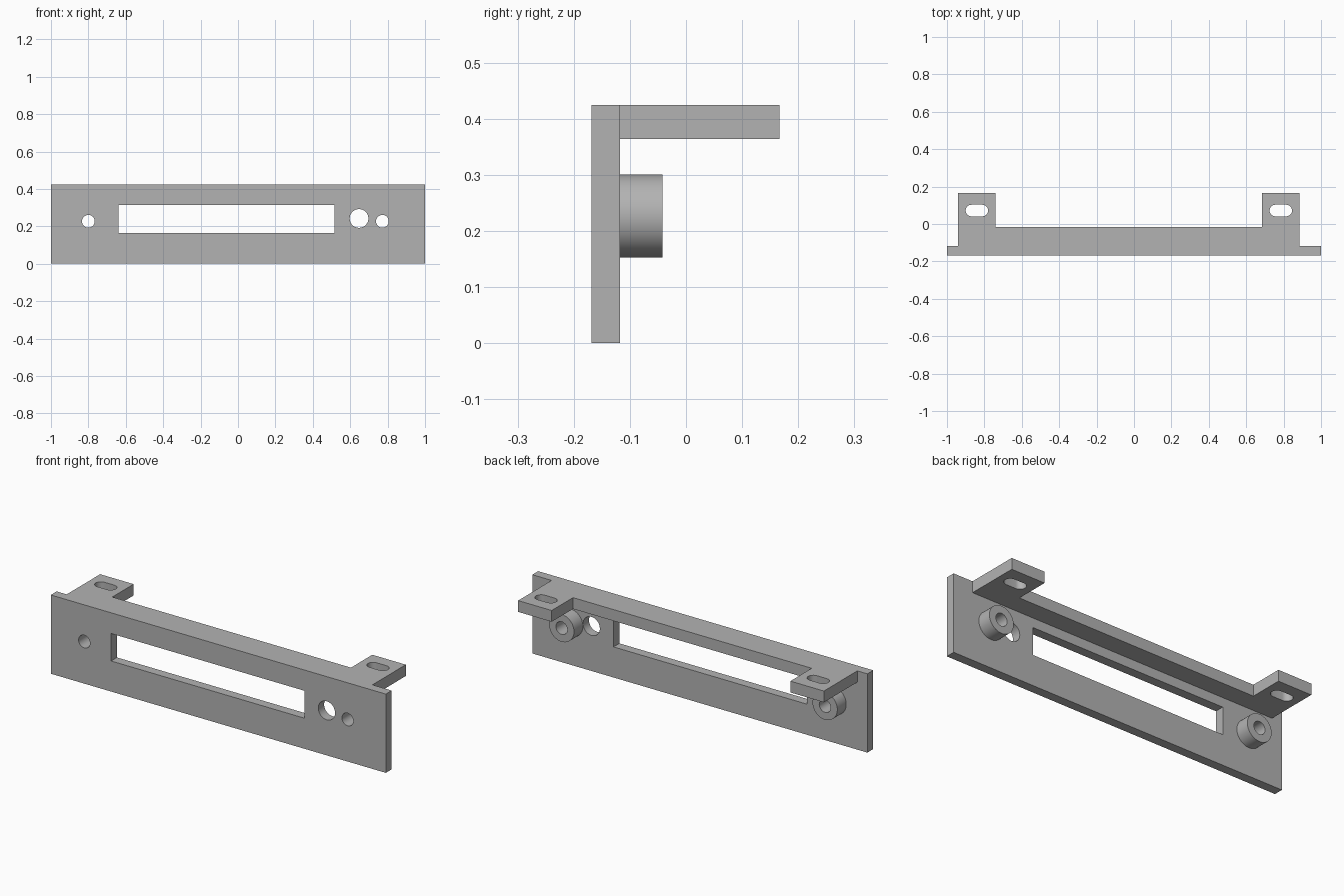
import bpy, bmesh, math
from mathutils import Matrix, Vector

if "Cube" in bpy.data.objects:
    bpy.data.objects.remove(bpy.data.objects["Cube"])

grey = bpy.data.materials.new("plain grey")
grey.use_nodes = True
colour = (0.45, 0.45, 0.45, 1)
grey.diffuse_color = colour
grey.node_tree.nodes["Principled BSDF"].inputs["Base Color"].default_value = colour

FRONT, BACK, TOP = -0.168, -0.118, 0.425
FLANGE_Z = 0.364
SCREW_Z = 0.227
SCREWS = (-0.8, 0.772)
EARS = (-0.84, 0.785)
EAR_HALF, EAR_BACK, RAIL_BACK = 0.1, 0.167, -0.015


def prism(name, outline, start, depth):
    """Extrude a closed outline of 3D points along a depth vector."""
    bm = bmesh.new()
    base = bm.faces.new([bm.verts.new(Vector(p) + Vector(start)) for p in outline])
    ext = bmesh.ops.extrude_face_region(bm, geom=[base])["geom"]
    moved = [v for v in ext if isinstance(v, bmesh.types.BMVert)]
    bmesh.ops.translate(bm, verts=moved, vec=depth)
    bmesh.ops.recalc_face_normals(bm, faces=bm.faces)
    mesh = bpy.data.meshes.new(name)
    bm.to_mesh(mesh)
    bm.free()
    mesh.materials.append(grey)
    obj = bpy.data.objects.new(name, mesh)
    bpy.context.collection.objects.link(obj)
    return obj


def box(name, x0, x1, y0, y1, z0, z1):
    return prism(name, [(x0, y0, 0), (x1, y0, 0), (x1, y1, 0), (x0, y1, 0)],
                 (0, 0, z0), (0, 0, z1 - z0))


def rod(name, x, z, radius, y0, y1, sides=64):
    """Cylinder running from front to back."""
    ring = [Matrix.Rotation(math.tau * i / sides, 3, 'Y') @ Vector((radius, 0, 0))
            for i in range(sides)]
    return prism(name, ring, (x, y0, z), (0, y1 - y0, 0))


def slot(name, x, y, half, radius, steps=16):
    """Upright cutter with rounded ends."""
    pts = []
    for side in (1, -1):
        for i in range(steps + 1):
            a = math.pi * (i / steps - 0.5)
            pts.append((side * (half - radius + radius * math.cos(a)),
                        side * radius * math.sin(a), 0))
    return prism(name, pts, (x, y, FLANGE_Z - 0.1), (0, 0, 0.3))


def combine(body, tool, operation):
    """Apply a boolean and discard its helper."""
    mod = body.modifiers.new(operation, 'BOOLEAN')
    mod.operation, mod.solver, mod.object = operation, 'EXACT', tool
    graph = bpy.context.evaluated_depsgraph_get()
    mesh = bpy.data.meshes.new_from_object(body.evaluated_get(graph))
    body.modifiers.clear()
    body.data = mesh
    bpy.data.objects.remove(tool)


# Front plate
panel = box("mounting_panel", -1, 1, FRONT, BACK, 0, TOP)

# Top flange: a rail with an ear at each end
left, right = EARS[0], EARS[1]
inner = (FRONT + BACK) / 2
outline = [(left - EAR_HALF, inner), (right + EAR_HALF, inner),
           (right + EAR_HALF, EAR_BACK), (right - EAR_HALF, EAR_BACK),
           (right - EAR_HALF, RAIL_BACK), (left + EAR_HALF, RAIL_BACK),
           (left + EAR_HALF, EAR_BACK), (left - EAR_HALF, EAR_BACK)]
flange = prism("top_flange", [(x, y, 0) for x, y in outline],
               (0, 0, FLANGE_Z), (0, 0, TOP - FLANGE_Z))
combine(panel, flange, 'UNION')

# Screw bosses on the back
for x in SCREWS:
    combine(panel, rod("boss", x, SCREW_Z, 0.074, inner, -0.042), 'UNION')

# Window, screw holes, large hole and ear slots
combine(panel, box("window_cutter", -0.64, 0.515, -0.3, 0, 0.165, 0.313), 'DIFFERENCE')
for x in SCREWS:
    combine(panel, rod("screw_cutter", x, SCREW_Z, 0.034, -0.3, 0.1), 'DIFFERENCE')
combine(panel, rod("large_hole_cutter", 0.647, 0.242, 0.05, -0.3, -0.08), 'DIFFERENCE')
for x in EARS:
    combine(panel, slot("slot_cutter", x, 0.072, 0.06, 0.031), 'DIFFERENCE')

# Smooth round walls, sharp edges elsewhere
bpy.ops.object.select_all(action='DESELECT')
panel.select_set(True)
bpy.context.view_layer.objects.active = panel
bpy.ops.object.shade_smooth_by_angle(angle=math.radians(30))
